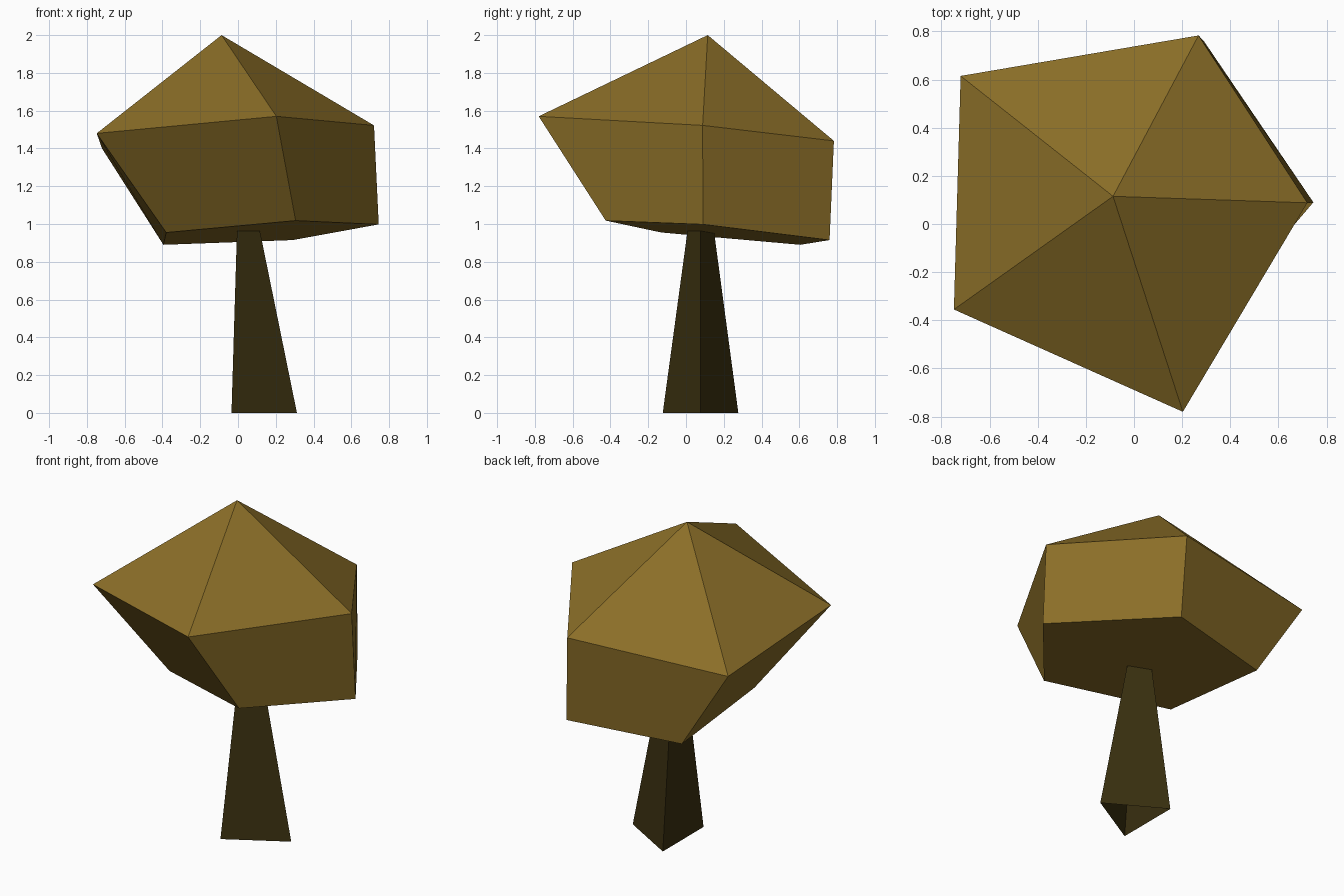
import bpy, bmesh, math

if "Cube" in bpy.data.objects:
    bpy.data.objects.remove(bpy.data.objects["Cube"])


def material(name, colour):
    m = bpy.data.materials.new(name)
    m.diffuse_color = (*colour, 1)
    m.use_nodes = True
    m.node_tree.nodes["Principled BSDF"].inputs["Base Color"].default_value = m.diffuse_color
    return m


def make_object(name, bm, mat):
    mesh = bpy.data.meshes.new(name)
    bm.to_mesh(mesh)
    bm.free()
    mesh.materials.append(mat)
    obj = bpy.data.objects.new(name, mesh)
    bpy.context.collection.objects.link(obj)
    return obj


def add_ring(bm, points):
    return [bm.verts.new(p) for p in points]


def bridge(bm, low, high):
    n = len(low)
    for i in range(n):
        j = (i + 1) % n
        bm.faces.new((low[i], low[j], high[j], high[i]))


def triangle(cx, cy, z, r):
    return [(cx + r * math.cos(math.tau * i / 3),
             cy + r * math.sin(math.tau * i / 3), z) for i in range(3)]


foliage = material("golden foliage", (0.26, 0.158, 0.021))
bark = material("dark bark", (0.042, 0.029, 0.005))

# Crown: irregular five-sided rings, flat underside and pointed top
bm = bmesh.new()
lower = add_ring(bm, [(0.305, -0.425, 1.018), (0.745, 0.09, 0.998),
                      (0.29, 0.76, 0.915), (-0.395, 0.605, 0.89),
                      (-0.38, -0.13, 0.955)])
upper = add_ring(bm, [(0.203, -0.78, 1.57), (0.72, 0.088, 1.522),
                      (0.268, 0.783, 1.44), (-0.72, 0.615, 1.40),
                      (-0.748, -0.355, 1.48)])
bridge(bm, lower, upper)
bm.faces.new(lower[::-1])
apex = bm.verts.new((-0.087, 0.115, 2.0))
for i in range(5):
    bm.faces.new((upper[i], upper[(i + 1) % 5], apex))
make_object("crown", bm, foliage)

# Trunk: leaning, tapering, open three-sided tube
bm = bmesh.new()
bridge(bm, add_ring(bm, triangle(0.081, 0.077, 0, 0.231)),
       add_ring(bm, triangle(0.035, 0.078, 0.962, 0.081)))
make_object("trunk", bm, bark)
